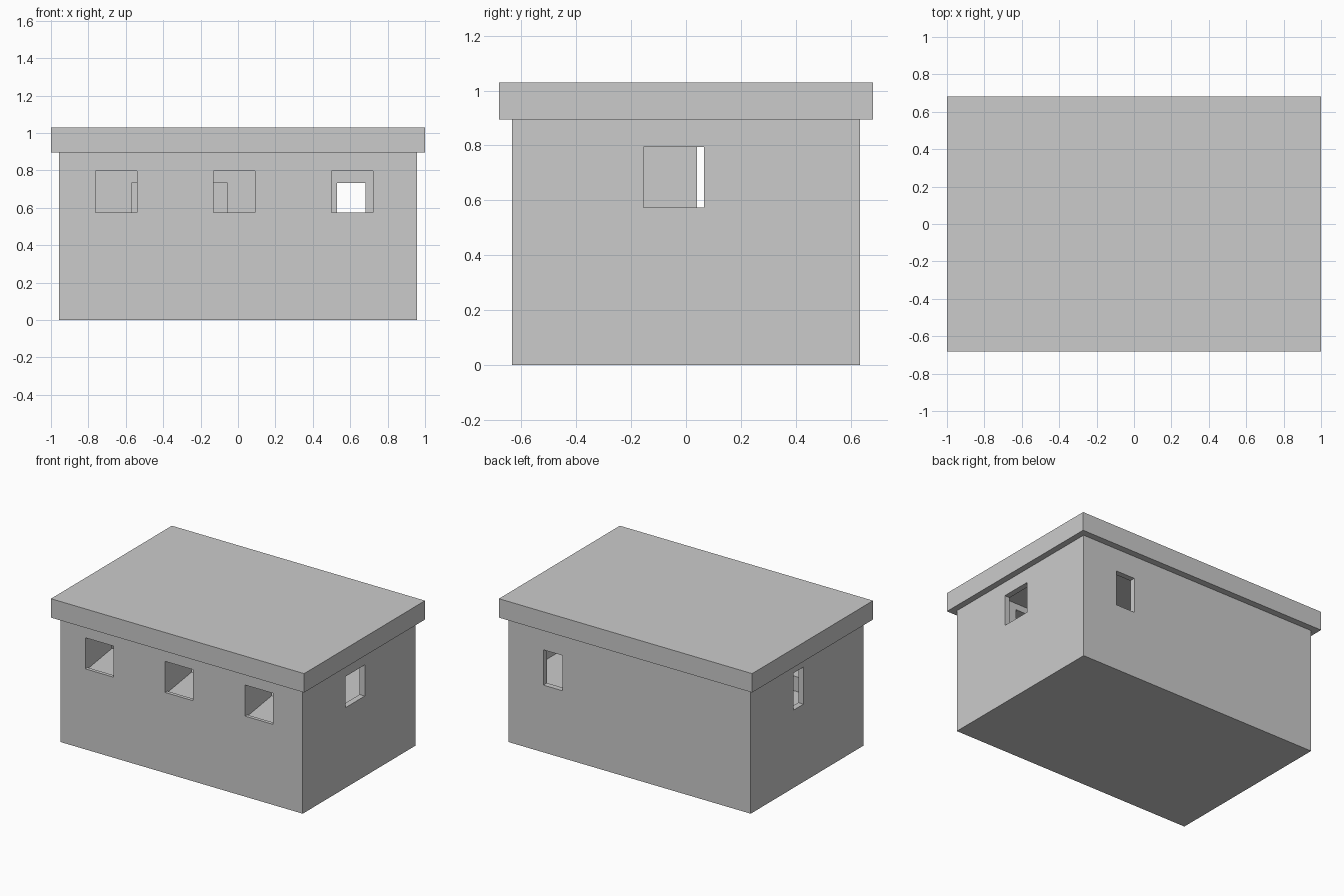
import bpy, bmesh

if "Cube" in bpy.data.objects:
    bpy.data.objects.remove(bpy.data.objects["Cube"])


def box(name, x, y, z, flare=0.0):
    """Box from ranges; flare widens its +y end sideways."""
    bm = bmesh.new()
    bmesh.ops.create_cube(bm, size=1)
    for v in bm.verts:
        side = 1 if v.co.x > 0 else 0
        back = 1 if v.co.y > 0 else 0
        up = 1 if v.co.z > 0 else 0
        v.co = (x[side] + (2 * side - 1) * flare * back, y[back], z[up])
    me = bpy.data.meshes.new(name)
    bm.to_mesh(me)
    bm.free()
    ob = bpy.data.objects.new(name, me)
    bpy.context.collection.objects.link(ob)
    return ob


def cut(target, *args):
    cutter = box("cutter", *args)
    cutter.hide_render = True
    mod = target.modifiers.new("cut", 'BOOLEAN')
    mod.operation = 'DIFFERENCE'
    mod.solver = 'EXACT'
    mod.object = cutter
    bpy.context.view_layer.objects.active = target
    bpy.ops.object.modifier_apply(modifier=mod.name)
    bpy.data.objects.remove(cutter)


# Thick walled body with a raised room floor
body = box("walls", (-0.956, 0.956), (-0.635, 0.635), (0, 0.895))
cut(body, (-0.915, 0.915), (-0.26, 0.595), (0.46, 0.85))

# Front openings: short straight lip, then a flared embrasure
for cx in (-0.65, -0.02, 0.612):
    x = (cx - 0.111, cx + 0.111)
    cut(body, x, (-0.7, -0.60), (0.575, 0.797))
    cut(body, x, (-0.61, -0.2), (0.565, 0.805), 0.06)

# Right, left and back windows
cut(body, (0.85, 1.1), (-0.155, 0.065), (0.573, 0.795))
cut(body, (-1.1, -0.85), (0.04, 0.15), (0.555, 0.82))
cut(body, (0.53, 0.682), (0.5, 0.8), (0.48, 0.732))

# Shallow doorway niche inside the back wall
cut(body, (-0.57, -0.055), (0.55, 0.615), (0.47, 0.732))

# Overhanging flat roof
box("roof_slab", (-1, 1), (-0.682, 0.682), (0.895, 1.03))
